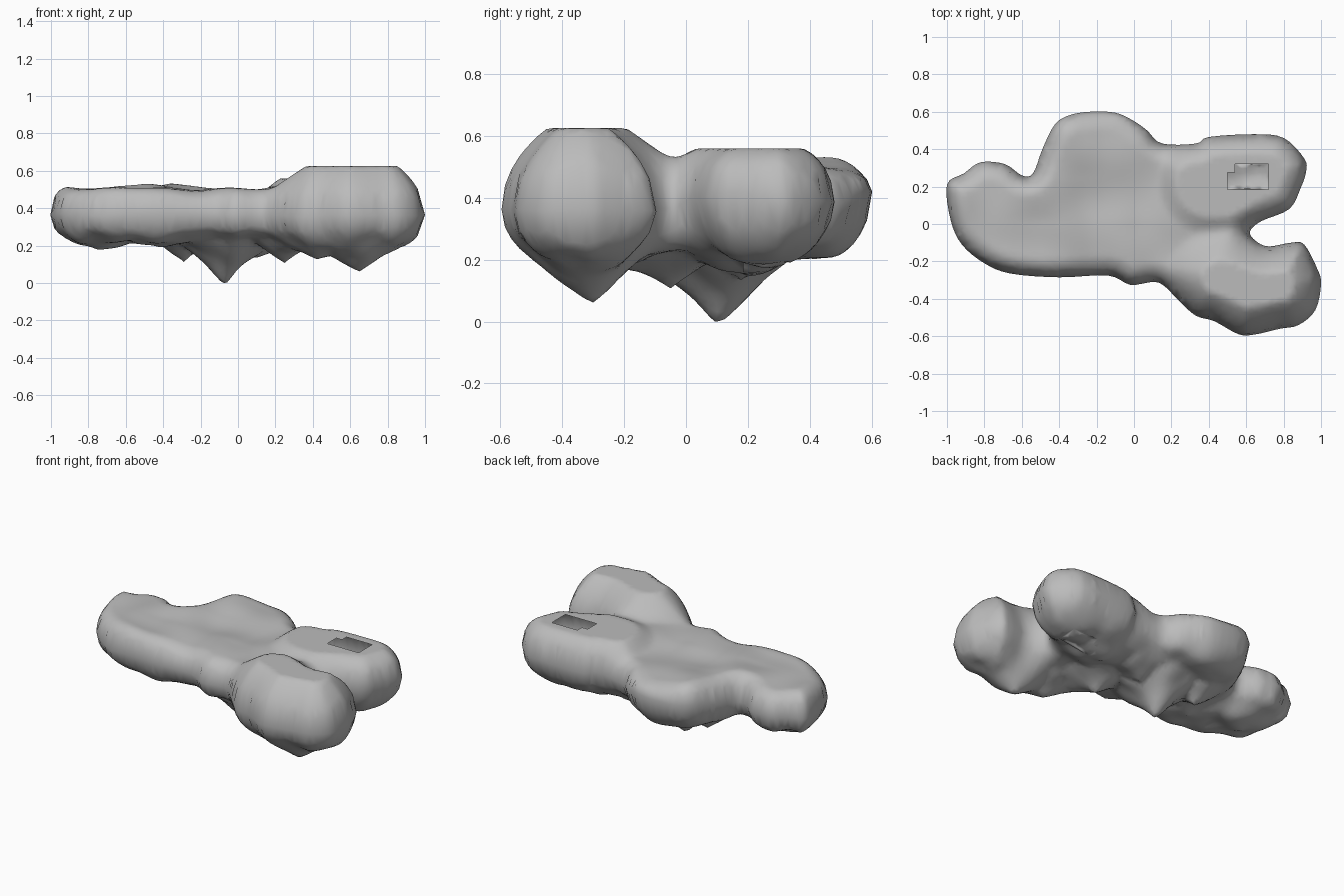
import bpy, bmesh, math, random
from mathutils import Vector, noise
from mathutils.geometry import delaunay_2d_cdt

random.seed(4)
if "Cube" in bpy.data.objects:
    bpy.data.objects.remove(bpy.data.objects["Cube"], do_unlink=True)

STEP = 0.022
stone = bpy.data.materials.new("grey_stone")
stone.use_nodes = True
stone.diffuse_color = (0.5, 0.5, 0.5, 1)
bsdf = stone.node_tree.nodes["Principled BSDF"]
bsdf.inputs["Base Color"].default_value = stone.diffuse_color
bsdf.inputs["Roughness"].default_value = 0.8


def smooth_loop(points, cuts=4):
    """Closed Catmull-Rom curve through the outline points."""
    pts = [Vector(p) for p in points]
    n, loop = len(pts), []
    for i in range(n):
        a, b, c, d = (pts[(i + k) % n] for k in (-1, 0, 1, 2))
        for s in range(cuts):
            t = s / cuts
            loop.append(b + 0.5 * t * (c - a + t * (2 * a - 5 * b + 4 * c - d
                        + t * (3 * (b - c) + d - a))))
    return loop


def inside(p, loop):
    hit = False
    for a, b in zip(loop, loop[1:] + loop[:1]):
        if (a.y > p.y) != (b.y > p.y):
            if p.x < a.x + (p.y - a.y) * (b.x - a.x) / (b.y - a.y):
                hit = not hit
    return hit


def segment_distance(p, a, b):
    e = b - a
    t = min(1, max(0, (p - a).dot(e) / e.length_squared))
    return (p - a - t * e).length


def rim_distance(p, loop):
    return min(segment_distance(p, a, b) for a, b in zip(loop, loop[1:] + loop[:1]))


def dome(d, radius):
    """Quarter-circle rise from the rim to a flat middle."""
    u = max(0, 1 - d / radius)
    return math.sqrt(1 - u * u)


def ramp(x, lo, hi):
    t = min(1, max(0, (x - lo) / (hi - lo)))
    return t * t * (3 - 2 * t)


def ring_edges(first, count):
    return [(first + i, first + (i + 1) % count) for i in range(count)]


def lobe_weights(p):
    """How far a point belongs to the front lobe, back lobe and rear bulge."""
    front = segment_distance(p, Vector((.5, -.35)), Vector((.76, -.33)))
    back = segment_distance(p, Vector((.42, .23)), Vector((.72, .24)))
    rear = ramp(p.y, .25, .58) * (1 - ramp(p.x, -.05, .15))
    return 1 - ramp(front, .06, .36), 1 - ramp(back, .15, .3), rear


# Outline of the slab, and the stepped opening in the back lobe
outline = smooth_loop([
    (-1, .21), (-.98, .02), (-.92, -.11), (-.8, -.21), (-.66, -.265),
    (-.4, -.285), (-.14, -.275), (-.02, -.325), (.1, -.31), (.16, -.33),
    (.24, -.41), (.33, -.49), (.43, -.52), (.56, -.59), (.65, -.59),
    (.78, -.56), (.88, -.54), (.97, -.46), (1, -.32), (.98, -.24),
    (.91, -.11), (.84, -.1), (.72, -.12), (.65, -.09), (.62, -.04),
    (.68, .015), (.83, .08), (.89, .19), (.92, .28), (.91, .35),
    (.8, .46), (.64, .48), (.4, .465), (.33, .43), (.15, .43),
    (.07, .5), (0, .55), (-.1, .595), (-.24, .6), (-.35, .58),
    (-.425, .53), (-.49, .4), (-.54, .27), (-.6, .26), (-.69, .32),
    (-.82, .33), (-.91, .27)])
hole = [Vector(h) for h in ((.5, .185), (.72, .185), (.72, .32),
                            (.54, .32), (.54, .275), (.5, .275))]

# Downward spikes: x, y, height, radius
spikes = [(-.07, .1, .23, .27), (-.29, .2, .12, .16), (.25, -.05, .12, .2),
          (-.75, .05, .05, .2), (.1, .18, .08, .2), (-.42, -.02, .04, .2),
          (.65, -.3, .095, .22), (.42, -.3, .04, .2), (.42, .2, .05, .2),
          (.7, .25, .02, .15), (-.2, .42, .02, .2)]

# Fill the outline with slightly scattered points
pts = outline + hole
edges = ring_edges(0, len(outline)) + ring_edges(len(outline), len(hole))
for i in range(int(2 / STEP)):
    for j in range(int(1.3 / STEP)):
        p = Vector((-1 + i * STEP, -0.65 + j * STEP))
        p += Vector((random.uniform(-1, 1), random.uniform(-1, 1))) * STEP * 0.2
        if inside(p, outline) and rim_distance(p, outline) > STEP * 0.4:
            pts.append(p)
pts += [Vector(s[:2]) for s in spikes]
flat, _, tris, *_ = delaunay_2d_cdt(pts, edges, [], 0, 1e-5)

# Lift each point to the top skin and drop it to the underside
bm = bmesh.new()
upper, lower = [], []
for p in flat:
    d = rim_distance(p, outline)
    front, back, rear = lobe_weights(p)
    plain = (1 - front) * (1 - back)
    q = Vector((p.x, p.y, 0.4))
    rough = noise.noise(q * 7)
    centre = (.365 + .045 * back - .01 * front + .055 * rear
              + .02 * noise.noise(q * 5))

    # Round front lobe and clipped lobes above a gently uneven plateau
    level = .5 + plain * (.03 * ramp(p.x, .1, .5) + .015 * ramp(-p.x, .15, .4)
                          + .025 * noise.noise(q * 4))
    level += .165 * front + .07 * back * (1 - front)
    rise = dome(d, .11 + .17 * front + .05 * back * (1 - front))
    top = centre + (level - centre) * rise
    u = bm.verts.new((p.x, p.y, min(top, .625 if p.y < -.05 else .56)))
    upper.append(u)
    if d < 1e-4:
        lower.append(u)
        continue

    # Rounded, rough underside
    under = dome(d, .15 + .09 * front + .03 * back)
    base = .225 - .06 * front - .03 * back + .03 * rough
    drop = max(h * max(0, 1 - math.hypot(p.x - x, p.y - y) / r) ** 1.15
               for x, y, h, r in spikes)
    z = centre - (centre - base + drop) * under
    lower.append(bm.verts.new((p.x, p.y, max(z, 0))))

for tri in tris:
    c = sum((flat[i] for i in tri), Vector((0, 0))) / 3
    if not inside(c, outline) or all(upper[i] is lower[i] for i in tri):
        continue
    if not inside(c, hole):
        bm.faces.new([upper[i] for i in tri])
    bm.faces.new([lower[i] for i in reversed(tri)])

loose = [v for v in bm.verts if not v.link_faces]
bmesh.ops.delete(bm, geom=loose, context='VERTS')
for f in bm.faces:
    f.smooth = True
mesh = bpy.data.meshes.new("rock_slab")
bm.to_mesh(mesh)
bm.free()
mesh.materials.append(stone)
slab = bpy.data.objects.new("rock_slab", mesh)
bpy.context.collection.objects.link(slab)
